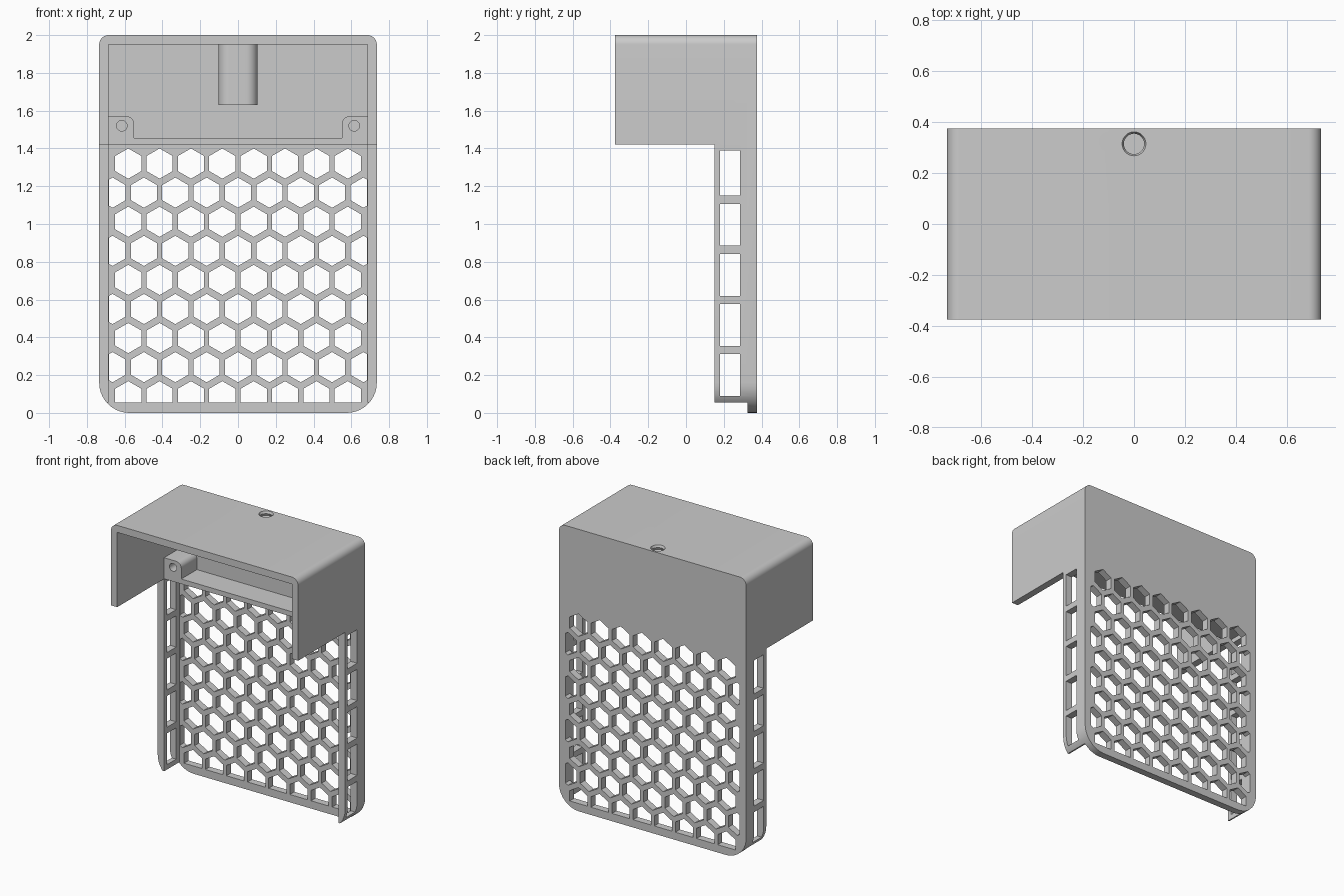
import bpy, bmesh, math
from mathutils import Vector

cube = bpy.data.objects.get("Cube")
if cube:
    bpy.data.objects.remove(cube, do_unlink=True)

grey = bpy.data.materials.new("plain grey")
grey.use_nodes = True
grey.diffuse_color = (0.6, 0.6, 0.6, 1)
grey.node_tree.nodes["Principled BSDF"].inputs["Base Color"].default_value = (0.6, 0.6, 0.6, 1)

W, D, H = 0.735, 0.375, 2.0         # half width, half depth, height
INNER, BACK = 0.685, 0.325          # inside of side walls and of back plate
RAIL, HOOD = 0.15, 1.42             # front of the low rails, bottom of the hood
FOOT = 0.055                        # bottom end of rails and lattice


def finish(bm, name):
    bmesh.ops.recalc_face_normals(bm, faces=bm.faces)
    mesh = bpy.data.meshes.new(name)
    bm.to_mesh(mesh)
    bm.free()
    mesh.materials.append(grey)
    obj = bpy.data.objects.new(name, mesh)
    bpy.context.collection.objects.link(obj)
    return obj


def fillet(points, steps=10):
    """Round the square corners of a profile given as (a, b, radius)."""
    out = []
    for i, (a, b, r) in enumerate(points):
        p = Vector((a, b))
        if not r:
            out.append(p)
            continue
        d1 = (Vector(points[i - 1][:2]) - p).normalized()
        d2 = (Vector(points[(i + 1) % len(points)][:2]) - p).normalized()
        c = p + r * (d1 + d2)
        for k in range(steps + 1):
            t = math.pi / 2 * k / steps
            out.append(c - r * (math.cos(t) * d2 + math.sin(t) * d1))
    return out


def add_prism(bm, profile, lo, hi, axis="y"):
    def place(p, h):
        return (p[0], h, p[1]) if axis == "y" else (p[0], p[1], h)
    rings = [[bm.verts.new(place(p, h)) for p in profile] for h in (lo, hi)]
    n = len(profile)
    bm.faces.new(rings[0])
    bm.faces.new(rings[1][::-1])
    for i in range(n):
        j = (i + 1) % n
        bm.faces.new((rings[0][i], rings[0][j], rings[1][j], rings[1][i]))


def prism(name, profile, lo, hi, axis="y"):
    bm = bmesh.new()
    add_prism(bm, profile, lo, hi, axis)
    return finish(bm, name)


def rect(x0, x1, z0, z1):
    return [(x0, z0), (x1, z0), (x1, z1), (x0, z1)]


def ngon(x, z, r, n):
    return [(x + r * math.sin(math.tau * k / n), z + r * math.cos(math.tau * k / n))
            for k in range(n)]


def cut(target, cutter, keep=False):
    mod = target.modifiers.new("cut", "BOOLEAN")
    mod.operation, mod.solver, mod.object = "DIFFERENCE", "EXACT", cutter
    bpy.context.view_layer.objects.active = target
    bpy.ops.object.modifier_apply(modifier=mod.name)
    if not keep:
        bpy.data.objects.remove(cutter, do_unlink=True)


# Shell: rounded block hollowed into back plate, side walls and hood
shell = prism("shell", fillet([(-W, 0, 0.16), (W, 0, 0.16), (W, H, 0.05), (-W, H, 0.05)]), -D, D)
cut(shell, prism("cavity", rect(-INNER, INNER, -1, 1.95), -1, BACK))
cut(shell, prism("front_clearance", rect(-1, 1, -1, HOOD), -1, RAIL))
cut(shell, prism("foot_clearance", rect(-1, 1, -1, FOOT), -1, BACK))

# Honeycomb lattice in the back plate, trimmed at the walls and foot
bm = bmesh.new()
pitch = 0.166
for row in range(9):
    z = 1.32 - 0.154 * row
    count = 8 if row % 2 == 0 else 9
    for col in range(count):
        add_prism(bm, ngon((col - (count - 1) / 2) * pitch, z, 0.08, 6), 0.3, 0.45)
edge = INNER - 0.001
for co, no in (((edge, 0, 0), (1, 0, 0)), ((-edge, 0, 0), (-1, 0, 0)), ((0, 0, FOOT), (0, 0, -1))):
    res = bmesh.ops.bisect_plane(bm, geom=bm.verts[:] + bm.edges[:] + bm.faces[:],
                                 plane_co=co, plane_no=no, clear_outer=True)
    rim = [e for e in res["geom_cut"] if isinstance(e, bmesh.types.BMEdge)]
    bmesh.ops.holes_fill(bm, edges=rim, sides=0)
cut(shell, finish(bm, "honeycomb"))

# Windows through both side rails
bm = bmesh.new()
for i in range(5):
    low = 0.09 + 0.265 * i
    high = low + (0.238 if i == 4 else 0.222)
    add_prism(bm, rect(-1, 1, 0.18, 0.285), low, high, "z")
cut(shell, finish(bm, "rail_windows"))

# Shelf below the hood, with a screw boss at each end
e = INNER + 0.001
shelf = prism("shelf_with_bosses", fillet([
    (-e, HOOD, 0), (e, HOOD, 0), (e, 1.57, 0), (0.55, 1.57, 0.04), (0.55, 1.455, 0),
    (-0.55, 1.455, 0), (-0.55, 1.57, 0.04), (-e, 1.57, 0)]), RAIL, BACK + 0.003)
for side in (-1, 1):
    cut(shelf, prism("screw_hole", ngon(side * 0.615, 1.52, 0.028, 24), 0, 0.3))

# Block under the top that carries the threaded hole
block = prism("threaded_block", fillet([
    (-0.104, 0.33, 0), (-0.104, 0.21, 0.06), (0.104, 0.21, 0.06), (0.104, 0.33, 0)]),
    1.63, 1.955, "z")

# Threaded hole: a stepped lathe shape cut from the top
bm = bmesh.new()
rings = []
levels = [(H + 0.05, 0.047)] + [(H - 0.016 * i, 0.04 if i % 2 else 0.047) for i in range(21)]
for z, r in levels:
    rings.append([bm.verts.new((x, y, z)) for x, y in ngon(0, 0.315, r, 28)])
for a, b in zip(rings, rings[1:]):
    for i in range(28):
        j = (i + 1) % 28
        bm.faces.new((a[i], a[j], b[j], b[i]))
bm.faces.new(rings[0])
bm.faces.new(rings[-1])
thread = finish(bm, "thread_cutter")
cut(block, thread, keep=True)
cut(shell, thread)

# Smooth rounded corners, keep the rest crisp
bpy.ops.object.select_all(action="DESELECT")
for obj in (shell, shelf, block):
    obj.select_set(True)
bpy.context.view_layer.objects.active = shell
bpy.ops.object.shade_smooth_by_angle(angle=math.radians(25))
